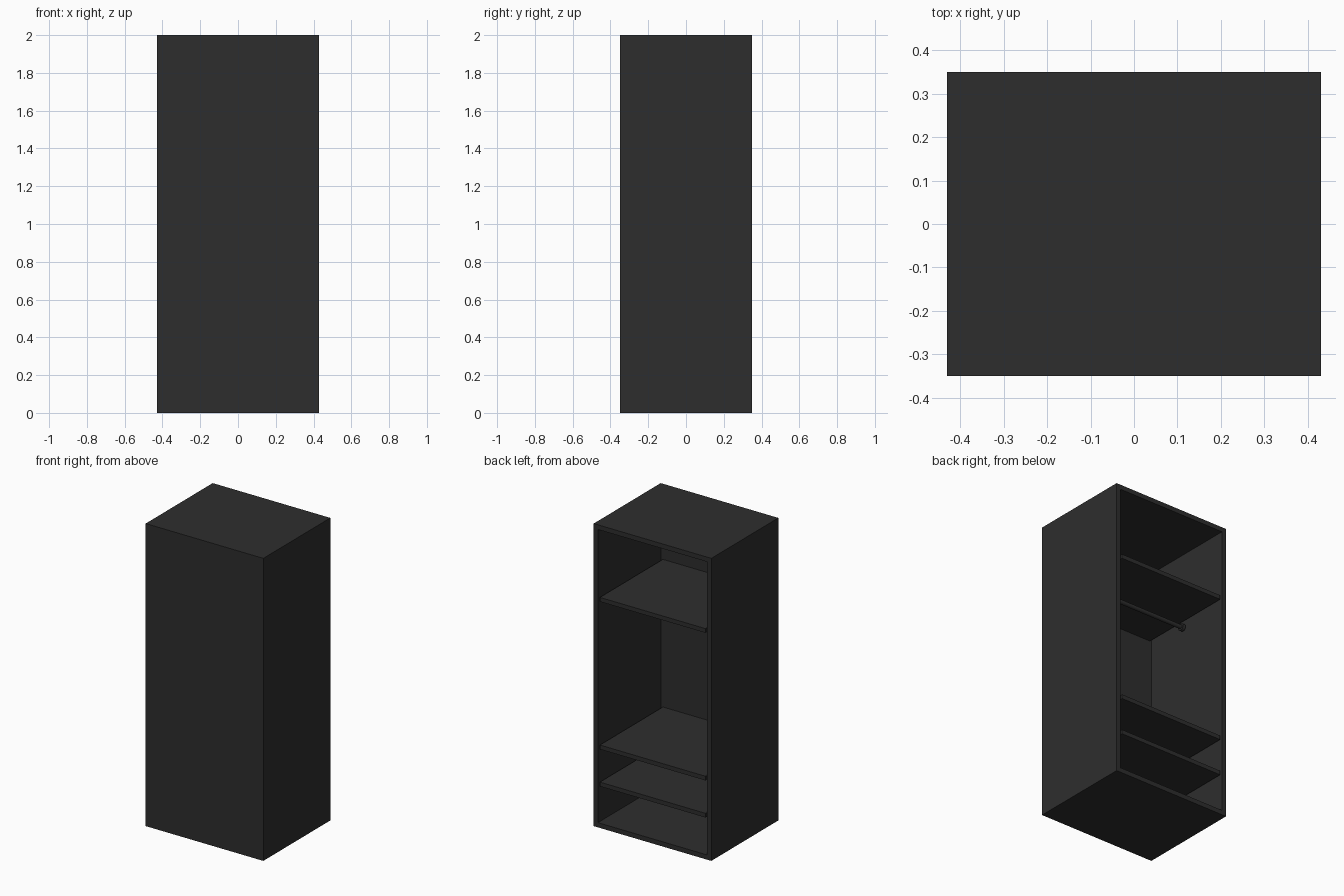
import bpy, bmesh, math
from mathutils import Matrix, Vector

if "Cube" in bpy.data.objects:
    bpy.data.objects.remove(bpy.data.objects["Cube"])

W, D, H = 0.86, 0.70, 2.0     # outer size
T = 0.044                     # wall thickness
FRONT = 0.04                  # closed front panel thickness
IN_W = W - 2 * T              # inner width

black = bpy.data.materials.new("charcoal black")
black.diffuse_color = (0.027, 0.027, 0.027, 1)
black.use_nodes = True
black.node_tree.nodes["Principled BSDF"].inputs["Base Color"].default_value = black.diffuse_color


def finish(name, bm):
    bmesh.ops.recalc_face_normals(bm, faces=bm.faces)
    me = bpy.data.meshes.new(name)
    bm.to_mesh(me)
    bm.free()
    me.materials.append(black)
    ob = bpy.data.objects.new(name, me)
    bpy.context.collection.objects.link(ob)
    return ob


def box_bm(size, center):
    bm = bmesh.new()
    m = Matrix.Translation(center) @ Matrix.Diagonal((*size, 1))
    bmesh.ops.create_cube(bm, size=1, matrix=m)
    return bm


def rod(name, x, y, z, radius, length):
    bm = bmesh.new()
    m = Matrix.Translation((x, y, z)) @ Matrix.Rotation(math.pi / 2, 4, 'Y')
    bmesh.ops.create_cone(bm, cap_ends=True, segments=24, radius1=radius,
                          radius2=radius, depth=length, matrix=m)
    for f in bm.faces:
        f.smooth = len(f.verts) == 4
    for e in bm.edges:
        if any(len(f.verts) > 4 for f in e.link_faces):
            e.smooth = False
    return finish(name, bm)


# Cabinet shell: a box hollowed out from the back face
bm = box_bm((W, D, H), (0, 0, H / 2))
bm.faces.ensure_lookup_table()
back = max(bm.faces, key=lambda f: f.calc_center_median().y)
bmesh.ops.inset_region(bm, faces=[back], thickness=T)
ext = bmesh.ops.extrude_discrete_faces(bm, faces=[back])
verts = {v for f in ext["faces"] for v in f.verts}
bmesh.ops.translate(bm, verts=list(verts), vec=Vector((0, -(D - FRONT), 0)))
finish("cabinet_shell", bm)

# Shelves, given by the height of their top surface
ST = 0.028
for name, top in (("lower_shelf", 0.302), ("middle_shelf", 0.547), ("upper_shelf", 1.523)):
    depth = D - FRONT - 0.002
    finish(name, box_bm((IN_W, depth, ST), (0, D / 2 - 0.002 - depth / 2, top - ST / 2)))

# Hanging rail with an end socket on each side wall
rod("hanging_rail", 0, 0, 1.45, 0.014, IN_W)
for side, s in (("left", -1), ("right", 1)):
    rod(side + "_rail_socket", s * (IN_W / 2 - 0.01), 0, 1.45, 0.024, 0.02)
